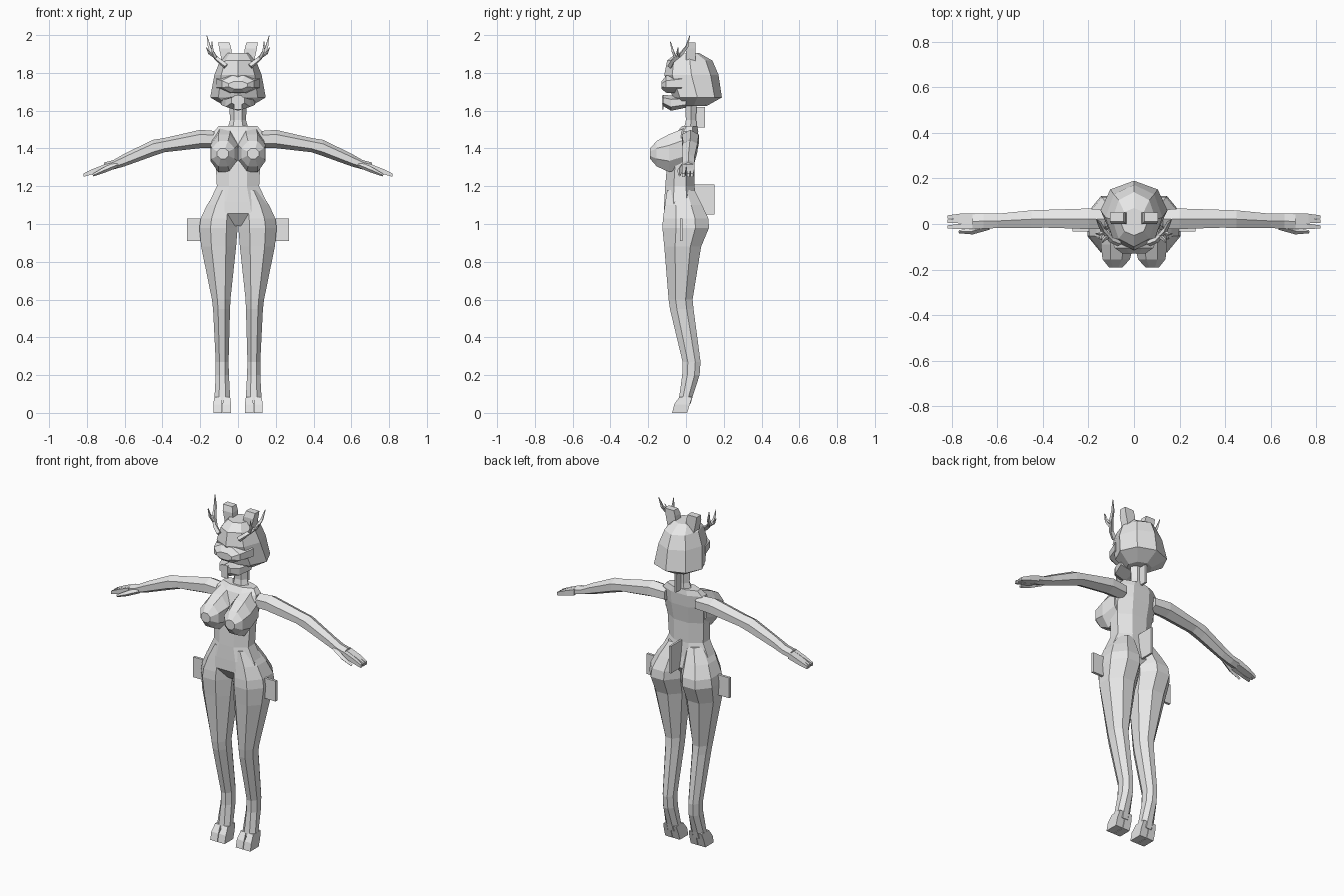
import bpy, bmesh, math
from mathutils import Vector

grey = bpy.data.materials.new("plain grey")
grey.diffuse_color = (0.8, 0.8, 0.8, 1)


def skin(name, rings):
    """Bridge rings of points into one closed, flat-faced mesh."""
    bm = bmesh.new()
    loops = [[bm.verts.new(p) for p in ring] for ring in rings]
    n = len(loops[0])
    for a, b in zip(loops, loops[1:]):
        for i in range(n):
            j = (i + 1) % n
            bm.faces.new((a[i], a[j], b[j], b[i]))
    bm.faces.new(loops[0])
    bm.faces.new(loops[-1])
    bmesh.ops.recalc_face_normals(bm, faces=bm.faces)
    mesh = bpy.data.meshes.new(name)
    bm.to_mesh(mesh)
    bm.free()
    mesh.materials.append(grey)
    obj = bpy.data.objects.new(name, mesh)
    bpy.context.collection.objects.link(obj)
    return obj


def loft(name, axis, rows, sides=8, turn=0.5, side=1):
    """Each row: position on the axis, then low/high on the other two axes."""
    rings = []
    grow = 1 / math.cos(math.pi / sides) if turn else 1
    for t, a0, a1, b0, b1 in rows:
        ring = []
        for i in range(sides):
            ang = 2 * math.pi * (i + turn) / sides
            a = (a0 + a1) / 2 + (a1 - a0) / 2 * math.cos(ang) * grow
            b = (b0 + b1) / 2 + (b1 - b0) / 2 * math.sin(ang) * grow
            x, y, z = {'x': (t, a, b), 'y': (a, t, b), 'z': (a, b, t)}[axis]
            ring.append((x * side, y, z))
        rings.append(ring)
    return skin(name, rings)


def tube(name, points, radii, side=1):
    """Tapered four-sided spike along a path."""
    pts = [Vector((x * side, y, z)) for x, y, z in points]
    rings = []
    for i, p in enumerate(pts):
        d = pts[min(i + 1, len(pts) - 1)] - pts[max(i - 1, 0)]
        q = d.to_track_quat('Z', 'Y')
        rings.append([p + q @ Vector((math.cos(k * math.pi / 2), math.sin(k * math.pi / 2), 0)) * radii[i]
                      for k in range(4)])
    return skin(name, rings)


def box(name, x0, x1, y0, y1, z0, z1, side=1):
    return loft(name, 'z', [(z0, x0, x1, y0, y1), (z1, x0, x1, y0, y1)], 4, side=side)


# torso and pelvis
loft("torso", 'z', [
    (0.99, -0.04, 0.04, -0.07, 0.03), (1.055, -0.17, 0.17, -0.118, 0.07),
    (1.12, -0.15, 0.15, -0.115, 0.055), (1.2, -0.112, 0.112, -0.11, 0.045),
    (1.32, -0.118, 0.118, -0.1, 0.045), (1.42, -0.13, 0.13, -0.075, 0.06),
    (1.49, -0.128, 0.128, -0.045, 0.065), (1.52, -0.10, 0.10, -0.02, 0.06)])
loft("neck", 'z', [(1.49, -0.06, 0.06, -0.02, 0.065), (1.55, -0.042, 0.042, -0.005, 0.058),
                   (1.66, -0.048, 0.048, -0.01, 0.06)], 6, 0)

# head shell
loft("head", 'z', [
    (1.625, -0.07, 0.07, -0.03, 0.11), (1.67, -0.147, 0.147, -0.07, 0.19),
    (1.79, -0.125, 0.125, -0.115, 0.172), (1.865, -0.095, 0.095, -0.1, 0.14),
    (1.905, -0.06, 0.06, -0.05, 0.07)], 8, 0)

# muzzle with open mouth
loft("upper_muzzle", 'y', [(-0.13, -0.05, 0.05, 1.715, 1.755), (-0.105, -0.085, 0.085, 1.695, 1.785),
                           (-0.02, -0.115, 0.115, 1.69, 1.80)])
loft("lower_jaw", 'y', [(-0.123, -0.035, 0.035, 1.63, 1.68), (-0.08, -0.065, 0.065, 1.605, 1.675),
                        (0.0, -0.09, 0.09, 1.62, 1.675)], 6, 0.5)
box("tongue", -0.02, 0.02, -0.126, -0.118, 1.605, 1.68)

# small plates behind the neck and the tail plate
box("neck_plate", -0.006, 0.006, 0.05, 0.10, 1.51, 1.62)
box("tail", -0.006, 0.006, 0.03, 0.15, 1.05, 1.21)

for s, tag in ((1, "left"), (-1, "right")):
    # bust
    loft(tag + "_breast", 'y', [
        (0.0, 0.0, 0.135, 1.30, 1.51), (-0.09, 0.002, 0.146, 1.275, 1.475),
        (-0.155, 0.018, 0.138, 1.305, 1.44), (-0.19, 0.05, 0.11, 1.345, 1.40)], side=s)

    # leg from buttock to ankle
    loft(tag + "_leg", 'z', [
        (1.18, 0.015, 0.11, -0.10, 0.045), (1.10, 0.005, 0.165, -0.112, 0.085),
        (1.03, 0.002, 0.197, -0.122, 0.118), (0.98, 0.002, 0.205, -0.125, 0.122),
        (0.88, 0.01, 0.195, -0.115, 0.08), (0.60, 0.04, 0.138, -0.092, 0.035),
        (0.55, 0.042, 0.132, -0.085, 0.04), (0.27, 0.05, 0.118, -0.018, 0.077),
        (0.20, 0.048, 0.118, -0.02, 0.072), (0.09, 0.042, 0.124, -0.035, 0.036),
        (0.05, 0.04, 0.126, -0.042, 0.025)], side=s)
    # split hoof
    for x0, x1, part in ((0.036, 0.082, "inner"), (0.085, 0.131, "outer")):
        loft(f"{tag}_{part}_toe", 'z', [(0.0, x0, x1, -0.073, 0.006), (0.045, x0, x1, -0.062, 0.02),
                                        (0.085, x0 + 0.006, x1 - 0.006, -0.035, 0.033)], 4, side=s)

    # upper arm, forearm and hand
    loft(tag + "_arm", 'x', [
        (0.10, -0.02, 0.06, 1.41, 1.485), (0.20, -0.022, 0.068, 1.408, 1.492),
        (0.39, -0.016, 0.062, 1.385, 1.45), (0.45, -0.018, 0.06, 1.365, 1.44),
        (0.60, -0.018, 0.045, 1.31, 1.368), (0.66, -0.02, 0.045, 1.292, 1.335),
        (0.71, -0.022, 0.045, 1.282, 1.322)], 6, side=s)
    for k, y in enumerate((-0.022, 0.003, 0.022)):
        loft(f"{tag}_finger_{k + 1}", 'x', [
            (0.70, y, y + 0.024, 1.284, 1.318), (0.765, y, y + 0.023, 1.265, 1.293),
            (0.818, y + 0.002, y + 0.016, 1.25, 1.268)], 4, side=s)
    tube(tag + "_thumb", [(0.64, -0.01, 1.315), (0.71, -0.032, 1.285), (0.768, -0.034, 1.258)],
         (0.016, 0.014, 0.007), s)

    # upright ear
    loft(tag + "_ear", 'z', [(1.86, 0.03, 0.085, 0.0, 0.05), (1.93, 0.036, 0.10, 0.0, 0.05),
                             (1.962, 0.045, 0.105, 0.01, 0.05)], 4, side=s)

    # antler with branches
    tube(tag + "_antler", [(0.065, -0.085, 1.835), (0.10, -0.07, 1.865), (0.138, -0.025, 1.90),
                           (0.152, 0.005, 1.94), (0.165, 0.02, 1.998)], (0.015, 0.013, 0.011, 0.009, 0.002), s)
    tube(tag + "_front_branch", [(0.115, -0.055, 1.878), (0.135, -0.07, 1.915), (0.138, -0.083, 1.965)],
         (0.01, 0.008, 0.002), s)
    tube(tag + "_side_branch", [(0.13, -0.035, 1.89), (0.152, -0.045, 1.905), (0.168, -0.042, 1.935)],
         (0.009, 0.007, 0.002), s)

    # hip plate
    box(tag + "_hip_plate", 0.18, 0.27, -0.033, -0.018, 0.91, 1.03, s)
